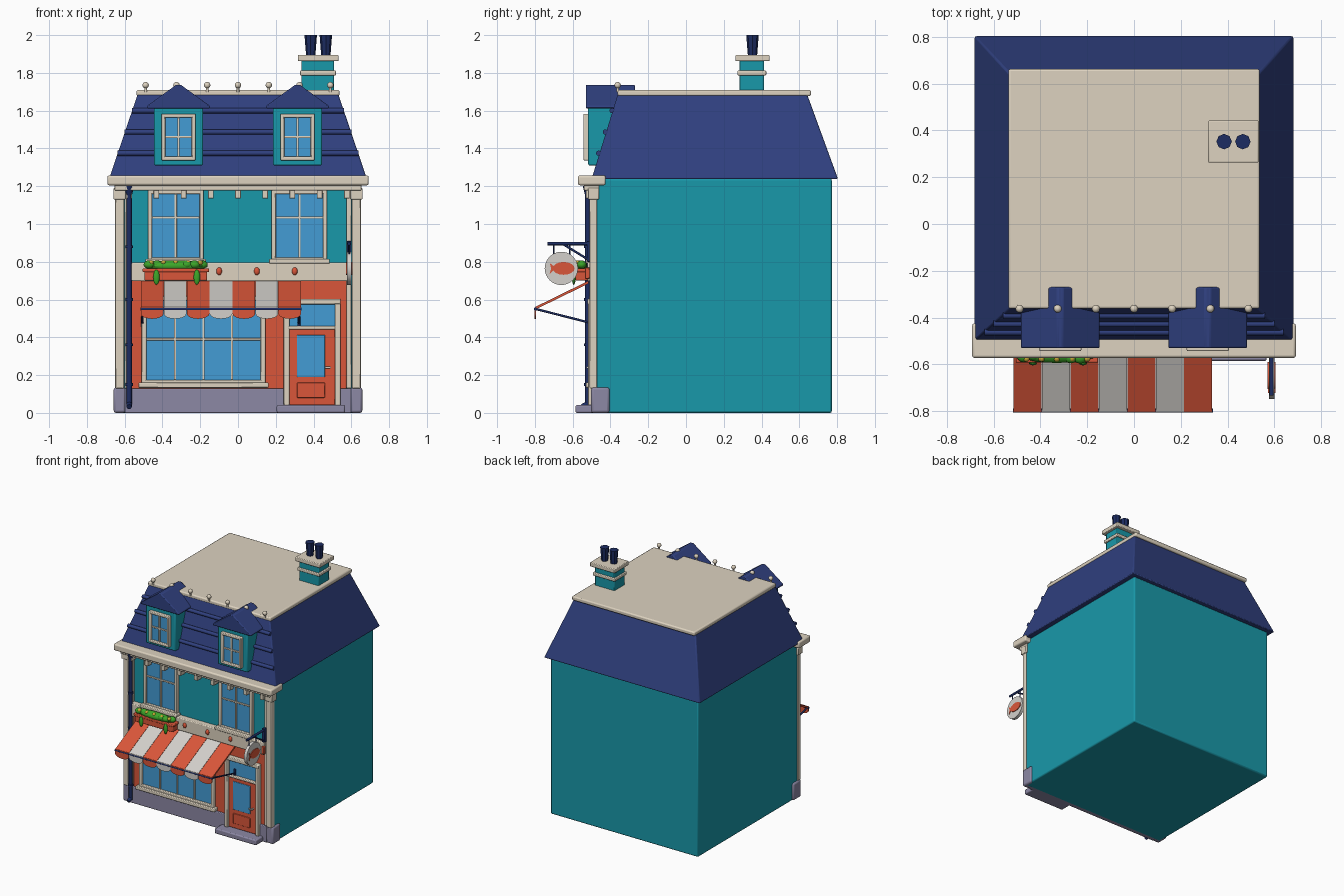
import bpy, bmesh, math, random
from mathutils import Vector

if "Cube" in bpy.data.objects:
    bpy.data.objects.remove(bpy.data.objects["Cube"])

random.seed(3)


def material(name, hexa):
    m = bpy.data.materials.new(name)
    m.diffuse_color = [(int(hexa[i:i + 2], 16) / 255) ** 2.2 for i in (0, 2, 4)] + [1]
    m.use_nodes = True
    m.node_tree.nodes["Principled BSDF"].inputs["Base Color"].default_value = m.diffuse_color
    return m


TEAL, NAVY = material("teal", "1f97a8"), material("navy", "33427e")
CREAM, ORANGE = material("cream", "dcd1be"), material("orange", "d9573c")
STONE, GLASS = material("stone", "8b87a3"), material("glass", "459bd4")
WHITE, IRON = material("white", "d2cfca"), material("iron", "223062")
GREEN, GOLD = material("green", "3fa52d"), material("gold", "c9a83a")


def finish(name, bm, mat, bevel=0):
    bmesh.ops.recalc_face_normals(bm, faces=bm.faces)
    me = bpy.data.meshes.new(name)
    bm.to_mesh(me)
    bm.free()
    me.materials.append(mat)
    ob = bpy.data.objects.new(name, me)
    bpy.context.collection.objects.link(ob)
    if bevel:
        b = ob.modifiers.new("bevel", 'BEVEL')
        b.width, b.segments = bevel, 2
    return ob


def box(name, x0, x1, y0, y1, z0, z1, mat, bevel=0.005):
    bm = bmesh.new()
    bmesh.ops.create_cube(bm, size=1)
    for v in bm.verts:
        v.co = ((x0 + x1) / 2 + v.co.x * (x1 - x0), (y0 + y1) / 2 + v.co.y * (y1 - y0),
                (z0 + z1) / 2 + v.co.z * (z1 - z0))
    return finish(name, bm, mat, bevel)


def prism(name, pts, axis, a, b, mat, bevel=0):
    # axis x: points are (y, z); axis y: points are (x, z)
    bm = bmesh.new()
    at = (lambda p, t: (t, p[0], p[1])) if axis == 'x' else (lambda p, t: (p[0], t, p[1]))
    face = bm.faces.new([bm.verts.new(at(p, a)) for p in pts])
    new = bmesh.ops.extrude_face_region(bm, geom=[face])['geom']
    step = Vector(at((0, 0), b - a))
    bmesh.ops.translate(bm, vec=step, verts=[v for v in new if isinstance(v, bmesh.types.BMVert)])
    return finish(name, bm, mat, bevel)


def rod(name, p, q, r, mat, r2=None, sides=12):
    p, q = Vector(p), Vector(q)
    bm = bmesh.new()
    bmesh.ops.create_cone(bm, cap_ends=True, segments=sides, radius1=r,
                          radius2=r if r2 is None else r2, depth=(q - p).length)
    bm.transform((q - p).to_track_quat('Z', 'Y').to_matrix().to_4x4())
    bmesh.ops.translate(bm, vec=(p + q) / 2, verts=bm.verts)
    return finish(name, bm, mat)


def ball(name, c, s, mat):
    bm = bmesh.new()
    bmesh.ops.create_uvsphere(bm, u_segments=12, v_segments=8, radius=1)
    for v in bm.verts:
        v.co = [c[i] + v.co[i] * s[i] for i in range(3)]
    return finish(name, bm, mat)


def window(name, x0, x1, z0, z1, y, w, cols, rows):
    # y is the wall plane; frame stands proud of the glass
    box(name + "_glass", x0 + w / 2, x1 - w / 2, y - 0.008, y + 0.02, z0 + w / 2, z1 - w / 2, GLASS, 0)
    for a, b in ((x0, x0 + w), (x1 - w, x1)):
        box(name + "_jamb", a, b, y - 0.025, y + 0.02, z0, z1, CREAM)
    for a, b in ((z0, z0 + w), (z1 - w, z1)):
        box(name + "_rail", x0, x1, y - 0.025, y + 0.02, a, b, CREAM)
    for i in range(1, cols):
        x = x0 + w + (x1 - x0 - 2 * w) * i / cols
        box(name + "_mullion", x - .006, x + .006, y - .016, y, z0 + w, z1 - w, CREAM, 0.002)
    for z in rows:
        box(name + "_bar", x0 + w, x1 - w, y - .016, y, z - .006, z + .006, CREAM, 0.002)


# Main body, facade panel, stone base
box("main_walls", -.645, .645, -.475, .772, 0, 1.24, TEAL, .01)
box("shopfront_wall", -.575, .575, -.487, -.46, .12, .71, ORANGE)
box("stone_plinth", -.6, .6, -.5, -.46, 0, .13, STONE)
for s in (-1, 1):
    a, b = sorted((s * .595, s * .658))
    box("corner_stone", a, b, -.502, -.405, 0, .135, STONE, .012)
    a, b = sorted((s * .603, s * .65))
    box("corner_pilaster", a, b, -.51, -.47, .13, 1.19, CREAM)
    a, b = sorted((s * .575, s * .6))
    box("inner_pilaster", a, b, -.496, -.47, .13, 1.19, CREAM)
    a, b = sorted((s * .595, s * .66))
    box("pilaster_capital", a, b, -.52, -.46, 1.13, 1.19, CREAM)
box("floor_band", -.59, .59, -.522, -.465, .697, .797, CREAM, .006)
for x in (-.1, .1, .3):
    ball("band_rosette", (x, -.524, .75), (.015, .012, .021), ORANGE)

# Cornice with dentils
box("cornice", -.692, .692, -.572, -.425, 1.205, 1.257, CREAM, .01)
box("cornice_moulding", -.655, .655, -.54, -.46, 1.178, 1.208, CREAM)
for i in range(-4, 5):
    box("dentil", i * .144 - .015, i * .144 + .015, -.53, -.47, 1.135, 1.18, CREAM, .003)

# Mansard roof with ribs, cap and finials
bm = bmesh.new()
rings = [[bm.verts.new((sx * x, f if sy < 0 else b, z)) for sx, sy in ((-1, -1), (1, -1), (1, 1), (-1, 1))]
         for x, f, b, z in ((.683, -.5, .805, 1.238), (.53, -.36, .64, 1.69))]
bm.faces.new(rings[0])
bm.faces.new(rings[1])
for i in range(4):
    j = (i + 1) % 4
    bm.faces.new((rings[0][i], rings[0][j], rings[1][j], rings[1][i]))
finish("mansard_roof", bm, NAVY, .008)
for z, w, y in ((1.375, .638, -.462), (1.487, .6, -.427), (1.6, .56, -.391)):
    rod("roof_rib", (-w, y, z), (w, y, z), .014, NAVY)
box("roof_cap", -.537, .537, -.362, .662, 1.677, 1.71, CREAM, .009)
for i in range(-3, 4):
    rod("finial_stem", (i * .163, -.362, 1.70), (i * .163, -.362, 1.73), .007, CREAM)
    ball("finial", (i * .163, -.362, 1.735), (.017,) * 3, CREAM)

# Dormers
for x in (-.315, .315):
    box("dormer_body", x - .13, x + .13, -.518, -.3, 1.31, 1.63, TEAL, .008)
    prism("dormer_roof", [(x - .168, 1.612), (x + .168, 1.612), (x + .168, 1.624), (x + .012, 1.737),
                          (x - .012, 1.737), (x - .168, 1.624)], 'y', -.53, -.27, NAVY, .006)
    window("dormer_window", x - .09, x + .09, 1.337, 1.583, -.518, .02, 2, (1.46,))

# Chimney
box("chimney", .337, .508, .282, .413, 1.67, 1.87, TEAL)
box("chimney_band", .327, .52, .272, .425, 1.787, 1.812, CREAM)
box("chimney_cap", .317, .532, .262, .442, 1.862, 1.895, CREAM)
for x in (.385, .465):
    rod("chimney_pot", (x, .352, 1.885), (x, .352, 2.0), .024, IRON, .033, 8)

# Upper windows
for x in (-.33, .325):
    window("upper_window", x - .147, x + .147, .8, 1.18, -.478, .022, 2, (1.035,))
    box("upper_sill", x - .16, x + .16, -.53, -.475, .79, .815, CREAM)

# Display window
window("shop_window", -.51, .145, .15, .62, -.488, .025, 4, (.39,))
box("shop_sill", -.528, .162, -.53, -.48, .133, .16, CREAM)

# Door and step
box("step", .205, .567, -.585, -.47, 0, .042, STONE, .008)
box("door", .27, .515, -.503, -.47, .042, .445, ORANGE)
box("door_glass", .312, .46, -.507, -.48, .19, .412, GLASS, .002)
box("door_panel", .312, .46, -.508, -.48, .08, .16, ORANGE, .004)
box("transom_glass", .27, .515, -.497, -.47, .45, .59, GLASS, 0)
box("transom_bar", .25, .535, -.518, -.47, .442, .46, CREAM)
box("door_lintel", .242, .543, -.522, -.47, .575, .603, CREAM)
for x in (.242, .513):
    box("door_jamb", x, x + .03, -.52, -.47, .04, .6, CREAM)
rod("door_handle", (.46, -.522, .24), (.488, -.522, .24), .006, WHITE)
rod("door_handle_stem", (.486, -.5, .24), (.486, -.524, .24), .006, WHITE)

# Striped awning with scalloped valance
w = .85 / 7
for i in range(7):
    x, mat = -.515 + i * w, WHITE if i % 2 else ORANGE
    prism("awning_stripe", [(-.515, .685), (-.515, .7), (-.8, .56), (-.8, .546)], 'x', x + .001, x + w - .001, mat)
    arc = [(x + w / 2 + (w / 2 - .001) * math.cos(t), .525 - .027 * math.sin(t))
           for t in [math.pi * k / 10 for k in range(11)]]
    prism("awning_scallop", arc + [(x + .001, .558), (x + w - .001, .558)], 'y', -.803, -.793, mat)
rod("awning_bar", (-.517, -.797, .55), (.337, -.797, .55), .008, IRON)
for x in (-.505, .322):
    rod("awning_arm", (x, -.795, .55), (x, -.5, .475), .006, IRON)
    box("awning_bracket", x - .008, x + .008, -.505, -.48, .455, .51, IRON, .002)

# Flower box
box("planter", -.495, -.163, -.585, -.52, .7, .752, ORANGE, .006)
box("planter_rim", -.505, -.153, -.592, -.518, .745, .765, ORANGE)
ball("foliage", (-.33, -.558, .778), (.165, .036, .03), GREEN)
for i in range(8):
    x = -.47 + i * .04
    ball("leaf_clump", (x, -.56 + random.uniform(-.012, .012), .785), (.03, .025, .022), GREEN)
for x in (-.46, -.395, -.33, -.265, -.2):
    ball("blossom", (x, -.575, .795), (.014, .014, .013), GOLD)
for x in (-.432, -.218):
    ball("trailing_leaf", (x, -.594, .718), (.017, .01, .04), GREEN)

# Hanging sign with a fish
X = .588
box("sign_plate", X - .012, X + .012, -.525, -.5, .8, .91, IRON, .003)
rod("sign_arm", (X, -.51, .896), (X, -.732, .896), .009, IRON)
rod("sign_brace", (X, -.515, .81), (X, -.65, .893), .006, IRON)
for y in (-.7, -.615):
    rod("sign_hanger", (X, y, .9), (X, y, .83), .004, IRON)
rod("sign_disc", (X - .012, -.66, .765), (X + .012, -.66, .765), .088, WHITE, sides=32)
fish = [(-.66 + .012 - .058 * math.cos(t), .765 + .034 * math.sin(t))
        for t in [math.pi * 2 * k / 16 for k in range(16)]]
prism("fish_body", fish, 'x', X - .017, X + .017, ORANGE)
prism("fish_tail", [(-.69, .765), (-.722, .795), (-.714, .765), (-.722, .735)], 'x', X - .0165, X + .0165, ORANGE)
box("wall_lantern", .577, .601, -.535, -.51, .71, .77, ORANGE, .004)

# Drainpipe
rod("drainpipe", (-.576, -.52, .035), (-.576, -.52, 1.18), .014, IRON)
rod("drain_funnel", (-.576, -.52, 1.15), (-.576, -.52, 1.2), .014, IRON, .026)
rod("drain_spout", (-.576, -.518, .05), (-.576, -.55, .032), .014, IRON)
for z in (.15, .36, .6, .88):
    rod("drain_clamp", (-.576, -.52, z - .007), (-.576, -.52, z + .007), .02, IRON)

# Smooth shading with sharp edges kept
bpy.ops.object.select_all(action='SELECT')
bpy.context.view_layer.objects.active = bpy.context.selected_objects[0]
bpy.ops.object.shade_smooth_by_angle(angle=math.radians(35))
